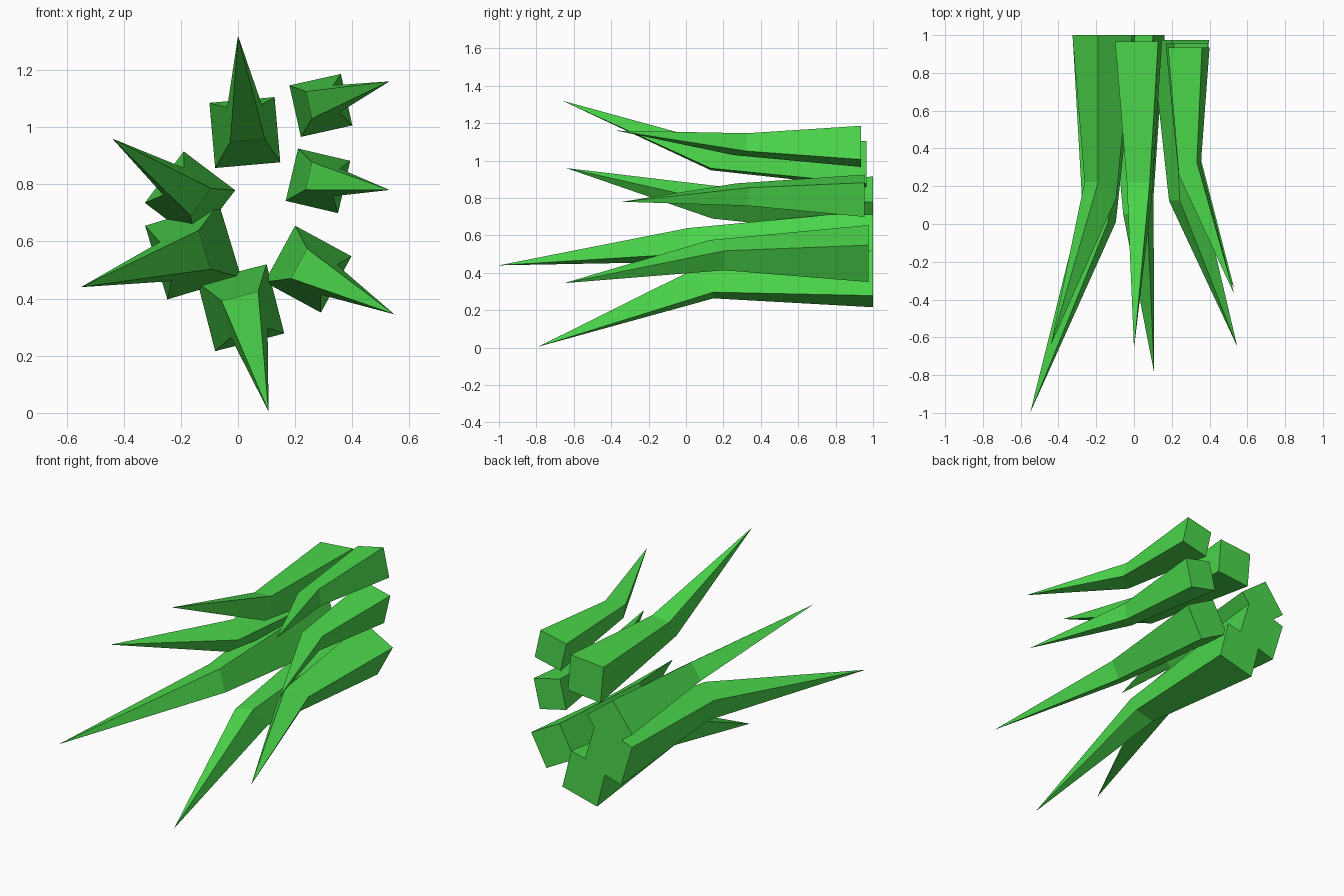
import bpy, bmesh
from mathutils import Vector

if "Cube" in bpy.data.objects:
    bpy.data.objects.remove(bpy.data.objects["Cube"])

green = bpy.data.materials.new("leaf_green")
green.diffuse_color = (0.07, 0.68, 0.07, 1)
green.use_nodes = True
green.node_tree.nodes["Principled BSDF"].inputs["Base Color"].default_value = green.diffuse_color

RING_SCALE = 0.53   # square section at the bend, relative to the base
RING_TILT = 0.7     # bend section leans back on its outward side


def square(centre, corner):
    """Four corners of a square in the XZ plane, from its first corner offset."""
    dx, dz = corner
    pts = []
    for _ in range(4):
        pts.append(Vector(centre) + Vector((dx, 0, dz)))
        dx, dz = dz, -dx
    return pts


def spike(name, tip, bend, base, corner):
    """Square spike: base, narrower bend section, sharp tip."""
    tip, bend = Vector(tip), Vector(bend)
    out = tip - bend
    out.y = 0
    out.normalize()
    ring = square(bend, [c * RING_SCALE for c in corner])
    for p in ring:
        p.y += RING_TILT * (p - bend).dot(out)

    bm = bmesh.new()
    back = [bm.verts.new(p) for p in square(base, corner)]
    mid = [bm.verts.new(p) for p in ring]
    point = bm.verts.new(tip)
    bm.faces.new(back)
    for i in range(4):
        j = (i + 1) % 4
        bm.faces.new((back[i], back[j], mid[j], mid[i]))
        bm.faces.new((mid[i], mid[j], point))
    bmesh.ops.recalc_face_normals(bm, faces=bm.faces)
    mesh = bpy.data.meshes.new(name)
    bm.to_mesh(mesh)
    bm.free()
    mesh.materials.append(green)
    bpy.context.collection.objects.link(bpy.data.objects.new(name, mesh))


# Spikes clockwise from the top: tip, bend centre, base centre, base corner
spike("spike_top", (0, -.66, 1.32), (.028, .175, 1.014), (.024, .965, .981), (-.124, .104))
spike("spike_upper_right", (.53, -.37, 1.16), (.296, .29, 1.088), (.29, .935, 1.076), (-.11, .07))
spike("spike_right", (.53, -.34, .78), (.296, .30, .818), (.28, .955, .812), (-.07, .113))
spike("spike_lower_right", (.547, -.65, .345), (.266, .165, .494), (.245, .975, .503), (-.045, .152))
spike("spike_bottom", (.107, -.79, .005), (.023, .10, .344), (.01, 1, .368), (.09, .152))
spike("spike_lower_left", (-.55, -1, .44), (-.185, .06, .55), (-.157, 1, .565), (-.168, .09))
spike("spike_upper_left", (-.44, -.64, .96), (-.178, .18, .774), (-.168, 1, .757), (-.022, .158))
